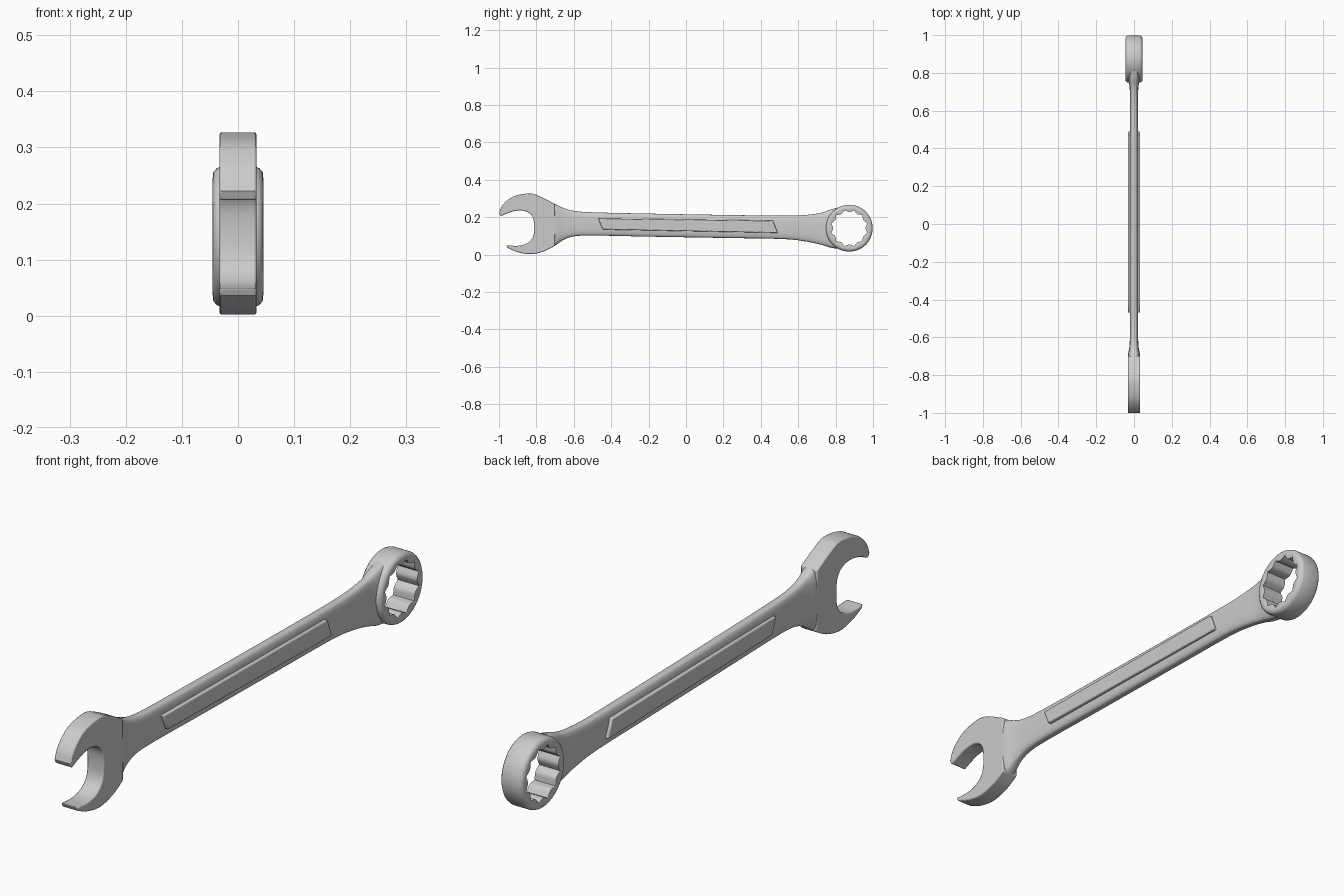
import bpy, bmesh, math
from mathutils import Vector

if "Cube" in bpy.data.objects:
    bpy.data.objects.remove(bpy.data.objects["Cube"])

RING_Y, RING_Z = 0.873, 0.141


def finish(name, bm, angle=35, bevel=0):
    bmesh.ops.recalc_face_normals(bm, faces=bm.faces)
    me = bpy.data.meshes.new(name)
    bm.to_mesh(me)
    bm.free()
    ob = bpy.data.objects.new(name, me)
    bpy.context.collection.objects.link(ob)
    if bevel:
        b = ob.modifiers.new("bevel", 'BEVEL')
        b.width, b.segments, b.limit_method = bevel, 2, 'ANGLE'
        b.angle_limit = math.radians(50)
    bpy.context.view_layer.objects.active = ob
    ob.select_set(True)
    bpy.ops.object.shade_smooth_by_angle(angle=math.radians(angle))
    ob.select_set(False)
    return ob


def spline(pts, steps):
    """Catmull-Rom curve through tuples of any length."""
    p = [pts[0]] + list(pts) + [pts[-1]]
    out = []
    for i in range(1, len(p) - 2):
        for s in range(steps):
            t = s / steps
            out.append(tuple(0.5 * (2 * b + (c - a) * t + (2 * a - 5 * b + 4 * c - d) * t * t
                                    + (3 * b - a - 3 * c + d) * t ** 3)
                             for a, b, c, d in zip(*p[i - 1:i + 3])))
    return out + [tuple(pts[-1])]


def slab(name, outline, half, bevel):
    """Extrude a (y, z) outline symmetrically along x."""
    bm = bmesh.new()
    f = bm.faces.new([bm.verts.new((-half, y, z)) for y, z in outline])
    ext = bmesh.ops.extrude_face_region(bm, geom=[f])
    bmesh.ops.translate(bm, vec=(2 * half, 0, 0),
                        verts=[v for v in ext["geom"] if isinstance(v, bmesh.types.BMVert)])
    return finish(name, bm, 35, bevel)


def bridge(bm, loops, closed=False):
    n = len(loops[0])
    for i in range(len(loops) if closed else len(loops) - 1):
        a, b = loops[i], loops[(i + 1) % len(loops)]
        for j in range(n):
            k = (j + 1) % n
            bm.faces.new((a[j], a[k], b[k], b[j]))


# open jaw: outer and inner curves
outer = spline([(-0.70, 0.270), (-0.777, 0.310), (-0.835, 0.327), (-0.925, 0.310),
                (-0.98, 0.265), (-1.0, 0.222)], 5)
inner = spline([(-0.992, 0.205), (-0.92, 0.232), (-0.86, 0.232), (-0.822, 0.205),
                (-0.812, 0.155), (-0.818, 0.095), (-0.85, 0.060), (-0.90, 0.047),
                (-0.962, 0.050)], 4)
lower = spline([(-0.955, 0.036), (-0.90, 0.013), (-0.83, 0.002), (-0.757, 0.018),
                (-0.70, 0.048)], 5)
slab("open_jaw", outer + inner + lower, 0.033, 0.004)

# shaft: rounded sections of (y, bottom, top, half thickness)
stations = spline([(-0.75, 0.022, 0.297, 0.030), (-0.70, 0.048, 0.270, 0.033),
                   (-0.655, 0.078, 0.249, 0.025), (-0.60, 0.097, 0.234, 0.022),
                   (-0.50, 0.102, 0.226, 0.022), (-0.2, 0.096, 0.219, 0.022),
                   (0.2, 0.089, 0.212, 0.022), (0.52, 0.083, 0.208, 0.022),
                   (0.64, 0.070, 0.212, 0.022), (0.72, 0.053, 0.223, 0.023),
                   (0.77, 0.038, 0.240, 0.030), (0.81, 0.031, 0.251, 0.033)], 5)
bm = bmesh.new()
loops = []
for y, zb, zt, hx in stations:
    loop = []
    for j in range(40):
        c, s = math.cos(math.tau * j / 40), math.sin(math.tau * j / 40)
        x = hx * math.copysign(abs(c) ** 0.55, c)
        z = (zb + zt) / 2 + (zt - zb) / 2 * math.copysign(abs(s) ** 0.75, s)
        d = Vector((y - RING_Y, z - RING_Z))
        if d.length < 0.113:      # keep the ring hole clear
            d = d.normalized() * 0.113
        loop.append(bm.verts.new((x, RING_Y + d.x, RING_Z + d.y)))
    loops.append(loop)
bridge(bm, loops)
finish("shaft", bm, 40)

# raised grip panel showing on both faces
slab("grip_panel", [(-0.47, 0.193), (0.465, 0.182), (0.49, 0.116), (-0.445, 0.134)], 0.033, 0.004)

# box ring with twelve-point hole
bm = bmesh.new()
loops = []
N = 144
for i in range(N):
    a = math.tau * i / N
    ri = 0.087 + 0.013 * (1 - abs(math.cos(6 * a)))
    half = [(ri, 0.042), (0.105, 0.045), (0.115, 0.044), (0.122, 0.038), (0.125, 0.030)]
    prof = half + [(r, -x) for r, x in reversed(half)]
    loops.append([bm.verts.new((x, RING_Y + r * math.cos(a), RING_Z + r * math.sin(a)))
                  for r, x in prof])
bridge(bm, loops, True)
finish("box_ring", bm, 40)
